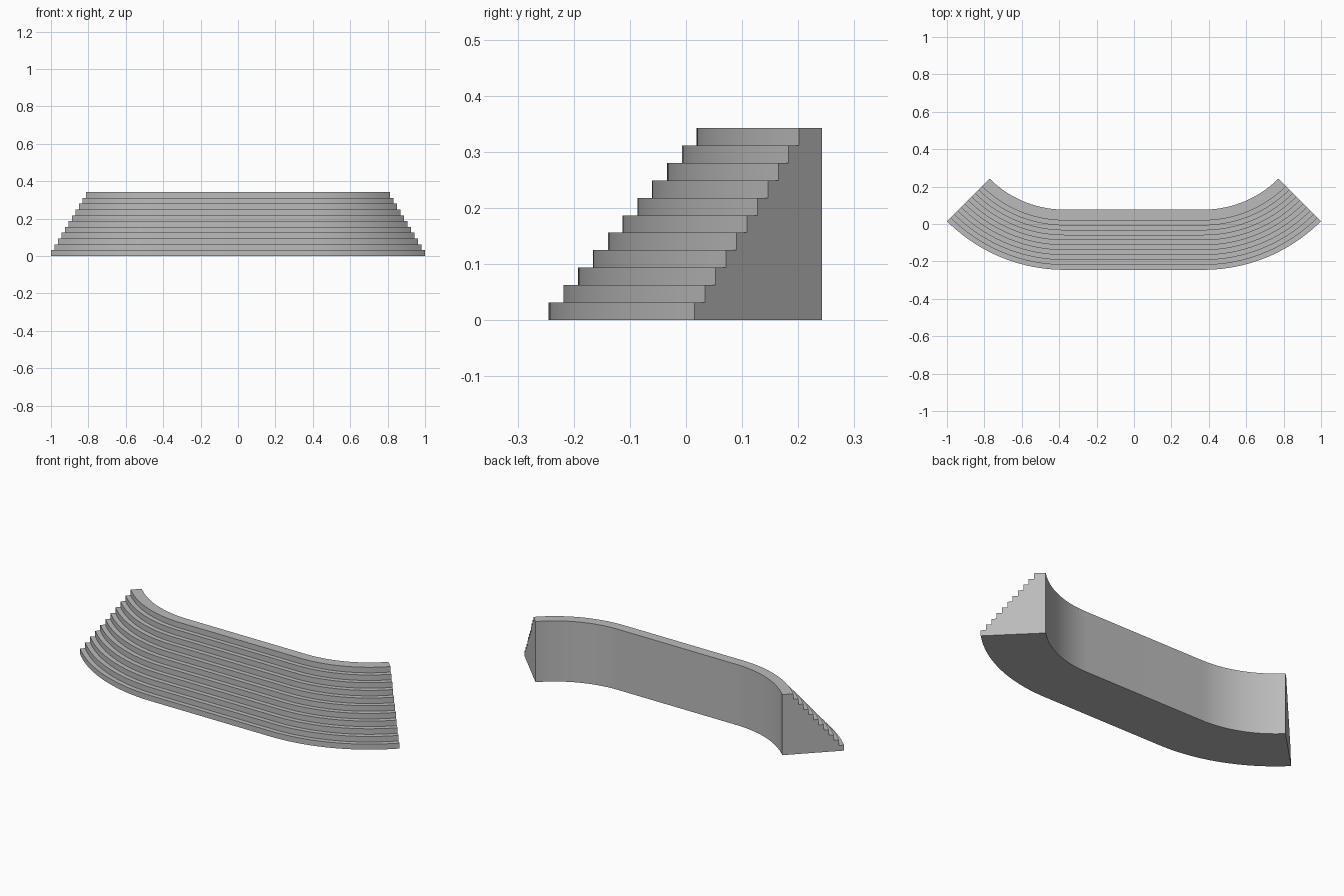
import bpy
import bmesh
from math import sin, cos, pi

cube = bpy.data.objects.get("Cube")
if cube:
    bpy.data.objects.remove(cube, do_unlink=True)

# Plan: straight middle run with a 45 degree arc at each end
STEPS = 11
HEIGHT = 0.343
ARC_X, ARC_Y = 0.372, 0.643       # arc centre, mirrored in x
R_FRONT, R_TOP, R_BACK = 0.888, 0.624, 0.566
SEGMENTS = 20

# Stepped cross-section as (radius, height), from the front foot up to the back
rise = HEIGHT / STEPS
tread = (R_FRONT - R_TOP) / (STEPS - 1)
profile = []
for i in range(STEPS):
    r = R_FRONT - i * tread
    profile += [(r, i * rise), (r, (i + 1) * rise)]
profile += [(R_BACK, HEIGHT), (R_BACK, 0)]

# Stations along the sweep, from right end to left end
angles = [pi / 4 * i / SEGMENTS for i in range(SEGMENTS + 1)]
stations = [(-1, a) for a in reversed(angles)] + [(1, a) for a in angles]

# Sweep the cross-section and cap both ends
bm = bmesh.new()
rings = [[bm.verts.new((side * (ARC_X + r * sin(a)), ARC_Y - r * cos(a), z))
          for r, z in profile] for side, a in stations]
count = len(profile)
for ring, following in zip(rings, rings[1:]):
    for j in range(count):
        k = (j + 1) % count
        bm.faces.new((ring[j], following[j], following[k], ring[k]))
bm.faces.new(rings[0])
bm.faces.new(rings[-1][::-1])
bmesh.ops.recalc_face_normals(bm, faces=bm.faces)
mesh = bpy.data.meshes.new("curved_steps")
bm.to_mesh(mesh)
bm.free()

# Plain grey concrete
grey = bpy.data.materials.new("concrete_grey")
grey.use_nodes = True
colour = (0.5, 0.5, 0.5, 1)
grey.diffuse_color = colour
grey.node_tree.nodes["Principled BSDF"].inputs["Base Color"].default_value = colour
mesh.materials.append(grey)

steps = bpy.data.objects.new("curved_steps", mesh)
bpy.context.collection.objects.link(steps)
bpy.ops.object.select_all(action='DESELECT')
steps.select_set(True)
bpy.context.view_layer.objects.active = steps
bpy.ops.object.shade_smooth_by_angle(angle=pi / 6)
